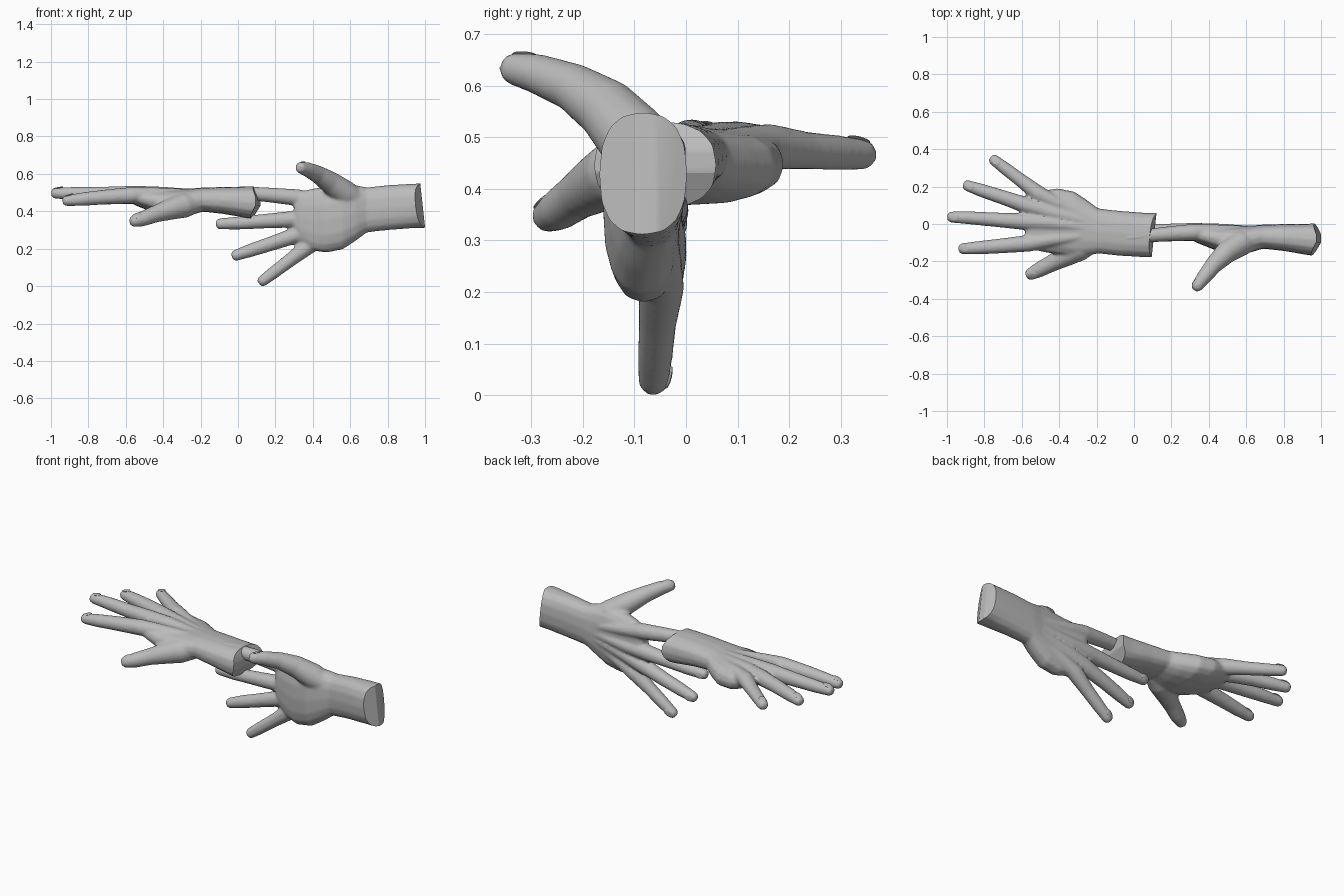
import bpy, bmesh, math
from mathutils import Matrix, Vector

if "Cube" in bpy.data.objects:
    bpy.data.objects.remove(bpy.data.objects["Cube"])

grey = bpy.data.materials.new("clay_grey")
grey.use_nodes = True
grey.diffuse_color = (0.5, 0.5, 0.5, 1)
bsdf = next(n for n in grey.node_tree.nodes if n.type == "BSDF_PRINCIPLED")
bsdf.inputs["Base Color"].default_value = (0.5, 0.5, 0.5, 1)
bsdf.inputs["Roughness"].default_value = 0.7

SIDES = 16


def loft(bm, rings, power=1.0):
    """Closed skin through (centre, side, up) rings; power below 1 squares them."""
    def soft(v):
        return math.copysign(abs(v) ** power, v)

    loops = []
    for c, s, u in rings:
        angles = [math.tau * i / SIDES for i in range(SIDES)]
        loops.append([bm.verts.new(c + s * soft(math.cos(a)) + u * soft(math.sin(a)))
                      for a in angles])
    for a, b in zip(loops, loops[1:]):
        for i in range(SIDES):
            j = (i + 1) % SIDES
            bm.faces.new((a[i], a[j], b[j], b[i]))
    bm.faces.new(loops[0])
    bm.faces.new(loops[-1])


def digit(bm, path):
    """Tapered tube with a rounded tip; path holds (x, y, z, radius)."""
    pts = [Vector(p[:3]) for p in path]
    radii = [p[3] for p in path]
    tip = (pts[-1] - pts[-2]).normalized()
    end, r = pts[-1].copy(), radii[-1]
    for step, scale in ((0.45, 0.88), (0.8, 0.55)):
        pts.append(end + tip * r * step)
        radii.append(r * scale)
    rings = []
    for i, (p, r) in enumerate(zip(pts, radii)):
        d = (pts[min(i + 1, len(pts) - 1)] - pts[max(i - 1, 0)]).normalized()
        s = d.cross(Vector((0, 0, 1))).normalized()
        rings.append((p, s * r, s.cross(d) * r))
    loft(bm, rings)


def finish(obj):
    obj.data.materials.clear()
    obj.data.materials.append(grey)
    bpy.ops.object.select_all(action="DESELECT")
    obj.select_set(True)
    bpy.context.view_layer.objects.active = obj
    bpy.ops.object.shade_smooth_by_angle(angle=math.radians(35))


def add_nail(name, path, up, place):
    """Thin oval plate lying on the back of a fingertip, dipping to the front."""
    a, b = Vector(path[-2][:3]), Vector(path[-1][:3])
    d = (b - a).normalized()
    up = Vector(up)
    up = (up - d * up.dot(d)).normalized()
    r = path[-1][3]
    centre = b - d * 0.012 + up * r * 0.94
    d, up = (d - up * 0.22).normalized(), (up + d * 0.22).normalized()
    frame = Matrix((d, up.cross(d), up)).transposed().to_4x4()
    frame.translation = centre
    bm = bmesh.new()
    bmesh.ops.create_uvsphere(bm, u_segments=16, v_segments=8, radius=1)
    bmesh.ops.scale(bm, vec=(0.028, r * 0.66, 0.0045), verts=bm.verts)
    bm.transform(place @ frame)
    me = bpy.data.meshes.new(name)
    bm.to_mesh(me)
    bm.free()
    obj = bpy.data.objects.new(name, me)
    bpy.context.collection.objects.link(obj)
    finish(obj)


# Forearm and palm: x, y low, y high, z low, z high
PALM = [
    (0.20, -0.182, 0.058, 0.357, 0.532),
    (0.06, -0.178, 0.060, 0.362, 0.532),
    (-0.08, -0.170, 0.071, 0.386, 0.530),
    (-0.19, -0.158, 0.083, 0.398, 0.527),
    (-0.25, -0.170, 0.128, 0.380, 0.522),
    (-0.32, -0.178, 0.174, 0.368, 0.520),
    (-0.41, -0.163, 0.192, 0.376, 0.520),
    (-0.49, -0.150, 0.178, 0.408, 0.520),
    (-0.55, -0.135, 0.138, 0.432, 0.518),
    (-0.58, -0.110, 0.090, 0.450, 0.508),
]

# Each finger starts as a tendon in the back of the hand: x, y, z, radius
FINGERS = {
    "little": [(-0.24, 0.04, 0.485, 0.025), (-0.42, 0.115, 0.486, 0.037),
               (-0.51, 0.160, 0.482, 0.045), (-0.60, 0.230, 0.475, 0.037),
               (-0.69, 0.298, 0.470, 0.034), (-0.748, 0.342, 0.467, 0.030)],
    "ring": [(-0.24, 0.01, 0.495, 0.025), (-0.46, 0.065, 0.494, 0.037),
             (-0.57, 0.098, 0.488, 0.044), (-0.70, 0.142, 0.487, 0.039),
             (-0.81, 0.178, 0.482, 0.036), (-0.890, 0.205, 0.477, 0.030)],
    "middle": [(-0.24, -0.02, 0.496, 0.025), (-0.46, 0.005, 0.498, 0.037),
               (-0.58, 0.012, 0.491, 0.045), (-0.74, 0.023, 0.492, 0.039),
               (-0.88, 0.033, 0.495, 0.035), (-0.975, 0.037, 0.497, 0.030)],
    "index": [(-0.24, -0.06, 0.493, 0.025), (-0.44, -0.085, 0.491, 0.037),
              (-0.56, -0.103, 0.486, 0.045), (-0.71, -0.117, 0.476, 0.040),
              (-0.83, -0.127, 0.465, 0.036), (-0.914, -0.132, 0.457, 0.030)],
}


def build_hand(name, thumb, thumb_up, place):
    bm = bmesh.new()
    # Arm and palm body
    loft(bm, [(Vector((x, (y0 + y1) / 2, (z0 + z1) / 2)),
               Vector((0, (y1 - y0) / 2, 0)), Vector((0, 0, (z1 - z0) / 2)))
              for x, y0, y1, z0, z1 in PALM], power=0.8)
    # Fingers and thumb
    for path in list(FINGERS.values()) + [thumb]:
        digit(bm, path)
    bmesh.ops.recalc_face_normals(bm, faces=bm.faces)
    me = bpy.data.meshes.new(name)
    bm.to_mesh(me)
    bm.free()
    obj = bpy.data.objects.new(name, me)
    bpy.context.collection.objects.link(obj)

    # Fuse the parts into one skin and soften the joints
    remesh = obj.modifiers.new("fuse", "REMESH")
    remesh.mode = "VOXEL"
    remesh.voxel_size = 0.008
    soften = obj.modifiers.new("soften", "SMOOTH")
    soften.factor = 0.5
    soften.iterations = 6
    bpy.context.view_layer.update()
    fused = obj.evaluated_get(bpy.context.evaluated_depsgraph_get())
    skin = bpy.data.meshes.new_from_object(fused)
    obj.modifiers.clear()
    obj.data = skin

    # Cut the forearm end with slanted planes, leaving a blunt middle facet
    bm = bmesh.new()
    bm.from_mesh(skin)
    for depth, normal in ((0.108, (1, -0.11, 0)), (0.118, (0.92, -0.1, 0.38)),
                          (0.118, (0.87, -0.1, -0.48))):
        cut = bmesh.ops.bisect_plane(
            bm, geom=bm.verts[:] + bm.edges[:] + bm.faces[:],
            plane_co=(depth, -0.055, 0.45), plane_no=normal, clear_outer=True)
        rim = [e for e in cut["geom_cut"] if isinstance(e, bmesh.types.BMEdge)]
        bmesh.ops.edgeloop_fill(bm, edges=[e for e in rim if e.is_boundary])
    bmesh.ops.recalc_face_normals(bm, faces=bm.faces)
    bm.transform(place)
    bm.to_mesh(skin)
    bm.free()
    finish(obj)

    # Nails
    for finger, path in FINGERS.items():
        add_nail(f"{name}_{finger}_nail", path, (0, 0, 1), place)
    add_nail(f"{name}_thumb_nail", thumb, thumb_up, place)


# Palm-down hand with the thumb held close
build_hand(
    "palm_down_hand",
    [(-0.22, -0.095, 0.448, 0.055), (-0.29, -0.130, 0.432, 0.068),
     (-0.36, -0.168, 0.412, 0.058), (-0.44, -0.210, 0.386, 0.046),
     (-0.51, -0.246, 0.360, 0.041), (-0.552, -0.267, 0.348, 0.033)],
    (0, -0.5, 0.8), Matrix.Identity(4))

# Same hand turned on its side, thumb reaching forward
build_hand(
    "sideways_hand",
    [(-0.23, -0.085, 0.455, 0.055), (-0.31, -0.128, 0.428, 0.070),
     (-0.39, -0.186, 0.375, 0.060), (-0.455, -0.228, 0.310, 0.047),
     (-0.510, -0.254, 0.240, 0.039), (-0.543, -0.263, 0.198, 0.032)],
    (-0.35, -0.9, 0.1),
    Matrix(((1, 0, 0, 0.88), (0, 0, 1, -0.53), (0, -1, 0, 0.37), (0, 0, 0, 1))))
